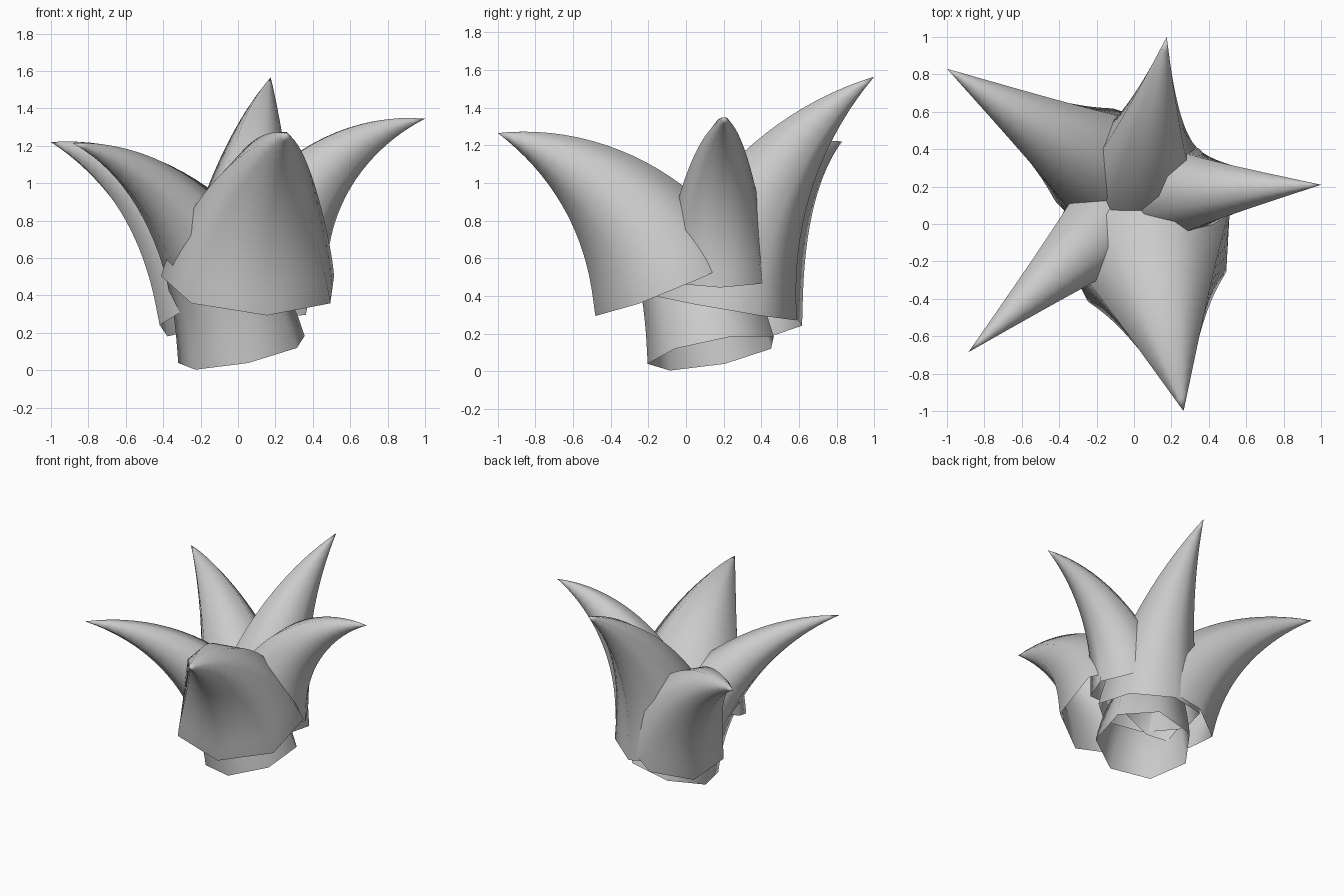
import bpy
import bmesh
import math
from mathutils import Vector

SIDES = 7
RINGS = 20

cube = bpy.data.objects.get("Cube")
if cube:
    bpy.data.objects.remove(cube, do_unlink=True)

# Single matte grey
grey = bpy.data.materials.new("light_grey")
grey.use_nodes = True
colour = (0.6, 0.6, 0.6, 1)
grey.diffuse_color = colour
grey.node_tree.nodes["Principled BSDF"].inputs["Base Color"].default_value = colour


def leaf(name, base, tip, depth, width, lean, fullness=1.15):
    """Open seven-sided cone bent along a circular arc from base to tip."""
    base, tip = Vector(base), Vector(tip)
    chord = tip - base
    out = Vector((chord.x, chord.y, 0)).normalized()
    side = Vector((-out.y, out.x, 0))
    up = Vector((0, 0, 1))
    start = math.radians(lean)
    half = math.atan2(chord.dot(out), chord.z) - start
    radius = chord.length / (2 * math.sin(half))

    bm = bmesh.new()
    rings = []
    for i in range(RINGS):
        t = i / RINGS
        a = start + 2 * half * t
        centre = base + radius * (out * (math.cos(start) - math.cos(a))
                                  + up * (math.sin(a) - math.sin(start)))
        across = out * math.cos(a) - up * math.sin(a)
        taper = 1 - t ** fullness
        ring = []
        for k in range(SIDES):
            q = 2 * math.pi * k / SIDES
            ring.append(bm.verts.new(centre + taper * (across * depth * math.cos(q)
                                                       + side * width * math.sin(q))))
        rings.append(ring)
    point = bm.verts.new(tip)
    for k in range(SIDES):
        n = (k + 1) % SIDES
        for lower, upper in zip(rings, rings[1:]):
            bm.faces.new((lower[k], lower[n], upper[n], upper[k]))
        bm.faces.new((rings[-1][k], rings[-1][n], point))
    for face in bm.faces:
        face.smooth = True
    bmesh.ops.recalc_face_normals(bm, faces=bm.faces[:])
    mesh = bpy.data.meshes.new(name)
    bm.to_mesh(mesh)
    bm.free()
    mesh.materials.append(grey)
    obj = bpy.data.objects.new(name, mesh)
    bpy.context.scene.collection.objects.link(obj)
    return obj


# The lowest leaf also forms the stem
leaf("stem_leaf", (0.025, 0.145, 0.098), (-0.885, -0.685, 1.215), 0.355, 0.355, 15.5)
leaf("back_right_leaf", (-0.075, 0.25, 0.34), (-1, 0.83, 1.22), 0.39, 0.375, 24)
leaf("back_leaf", (0.03, 0.195, 0.34), (0.175, 1, 1.565), 0.405, 0.375, 10)
leaf("front_leaf", (0.07, -0.085, 0.465), (0.265, -1, 1.265), 0.44, 0.485, 23, 1.2)
leaf("left_leaf", (0.16, 0.165, 0.5), (1, 0.21, 1.345), 0.32, 0.295, 10, 1.2)
